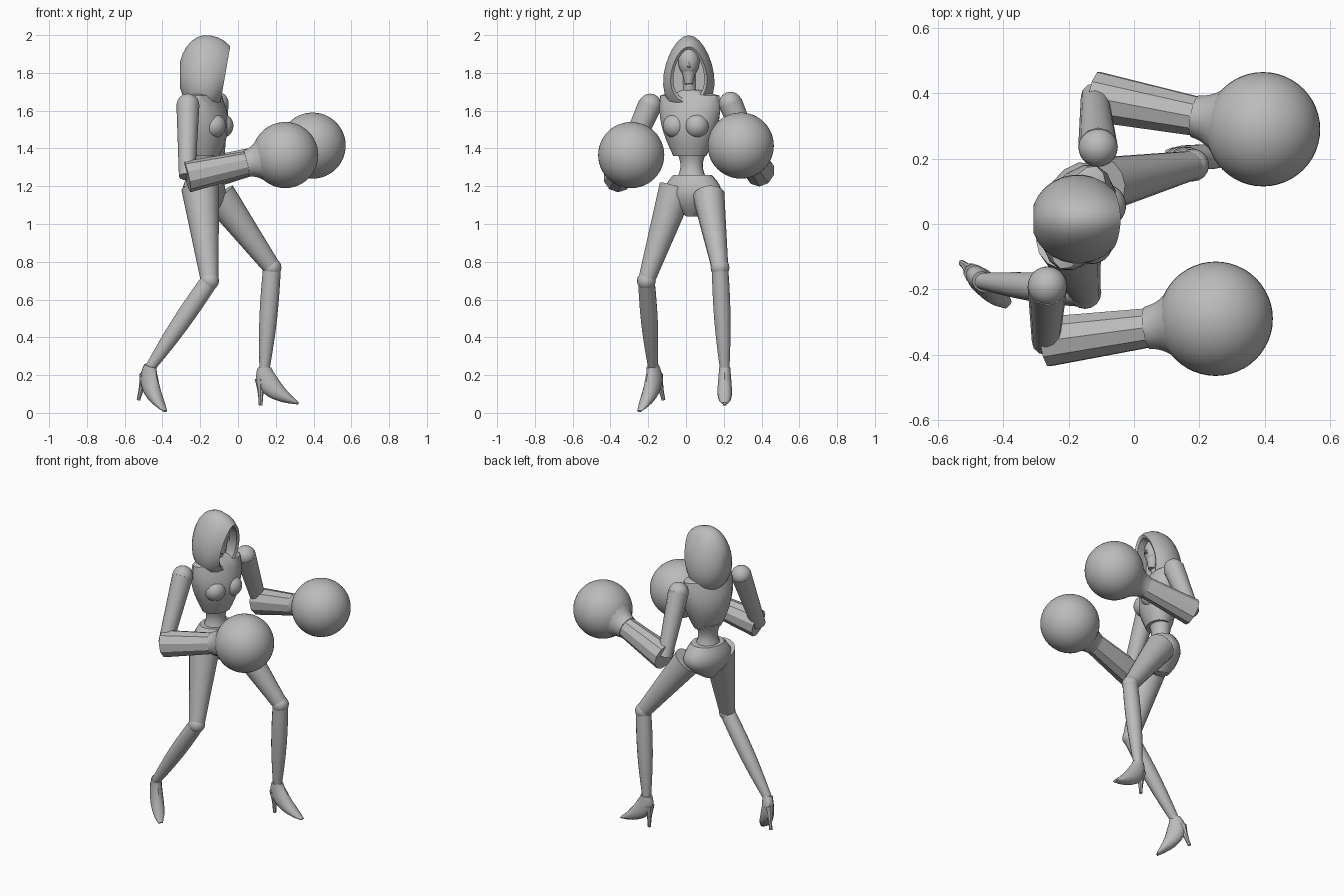
import bpy, bmesh
from math import sin, cos, pi, radians
from mathutils import Vector, Matrix

cube = bpy.data.objects.get("Cube")
if cube:
    bpy.data.objects.remove(cube, do_unlink=True)

GREY = (.5, .5, .5, 1)
material = bpy.data.materials.new("plain_grey")
material.use_nodes = True
material.diffuse_color = GREY
material.node_tree.nodes["Principled BSDF"].inputs["Base Color"].default_value = GREY

FORWARD = Vector((1, 0, 0))
LEFT = Vector((0, 1, 0))
UP = Vector((0, 0, 1))
SHOULDER_LINE = Vector((.33, .94, 0))


def finish(name, bm, sharp_angle):
    bmesh.ops.recalc_face_normals(bm, faces=bm.faces)
    mesh = bpy.data.meshes.new(name)
    bm.to_mesh(mesh)
    bm.free()
    mesh.materials.append(material)
    part = bpy.data.objects.new(name, mesh)
    bpy.context.collection.objects.link(part)
    bpy.ops.object.select_all(action="DESELECT")
    part.select_set(True)
    bpy.context.view_layer.objects.active = part
    bpy.ops.object.shade_smooth_by_angle(angle=radians(sharp_angle))
    return part


def steps(count):
    return [i / count for i in range(count + 1)]


def bulge(t):
    return sin(pi * t)


def loft(name, rings, side=LEFT, axis=None, sides=14, egg=0):
    """Skin over elliptic rings, each given as centre, depth, width and lean."""
    bm = bmesh.new()
    loops = []
    for i, (centre, depth, width, lean) in enumerate(rings):
        before = rings[max(i - 1, 0)][0]
        after = rings[min(i + 1, len(rings) - 1)][0]
        along = axis or (after - before).normalized()
        across = (side - along * side.dot(along)).normalized()
        outward = along.cross(across)
        loop = []
        for k in range(sides):
            c, s = cos(2 * pi * k / sides), sin(2 * pi * k / sides)
            offset = (outward + along * lean) * depth * c + across * width * s * (1 - egg * c)
            loop.append(bm.verts.new(centre + offset))
        loops.append(loop)
    for low, high in zip(loops, loops[1:]):
        for k in range(sides):
            n = (k + 1) % sides
            bm.faces.new((low[k], low[n], high[n], high[k]))
    bm.faces.new(loops[0])
    bm.faces.new(loops[-1])
    return finish(name, bm, 32)


def limb(name, start, end, first, last, swell=0, side=LEFT, sides=14):
    """Straight tapered limb with an optional muscle swell."""
    rings = []
    for t in steps(6):
        radius = first + (last - first) * t + swell * bulge(t)
        rings.append((start.lerp(end, t), radius, radius * .95, 0))
    return loft(name, rings, side, sides=sides)


def column(name, foot, height, depth, width, cap=()):
    """Upright body section whose depth and width follow rules of height."""
    rings = [(foot + UP * height * t, depth(t), width(t), 0) for t in steps(8)]
    return loft(name, rings + list(cap), SHOULDER_LINE, UP, 16)


def ball(name, centre, radius, scale=(1, 1, 1), detail=16):
    bm = bmesh.new()
    place = Matrix.Translation(centre) @ Matrix.Diagonal((*scale, 1))
    bmesh.ops.create_uvsphere(bm, u_segments=detail * 2, v_segments=detail,
                              radius=radius, matrix=place)
    return finish(name, bm, 60)


# Hood: egg shell cut off by a leaning opening, then folded inwards
hood_centre = Vector((-.17, .015, 1.79))
hood_rings = []
for t in steps(9):
    turn = pi * (.1 + .65 * t)
    size = .21 * sin(turn)
    hood_rings.append((hood_centre - FORWARD * .145 * cos(turn),
                       size, size * .64, max(0, -cos(turn)) / 4))
rim, size, width, lean = hood_rings[-1]
hood_rings.append((rim - FORWARD * .01, size * .9, width * .85, lean))
hood_rings.append((rim - FORWARD * .08, size * .9, width * .85, 0))
loft("hood", hood_rings, axis=FORWARD, sides=24, egg=.2)

# Head and neck
skull = Vector((-.14, .015, 1.86))
chin = Vector((-.125, .015, 1.74))
ball("skull", skull, .08, (.75, .7, 1))
limb("jaw", skull, chin, .055, .022)
limb("nose", skull + FORWARD * .055, skull + FORWARD * .06 - UP * .03, .005, .01, sides=6)
limb("neck", Vector((-.185, .02, 1.6)), skull, .05, .035, -.005)

# Torso
chest_foot = Vector((-.17, .02, 1.36))
column("chest", chest_foot, .32,
       lambda t: .07 + .045 * bulge(t),
       lambda t: .09 + .08 * bulge(.6 * t),
       [(chest_foot + UP * .35, .04, .05, 0)])
for label, sign in (("left", 1), ("right", -1)):
    spot = Vector((-.11, 0, 1.52)) + SHOULDER_LINE * .06 * sign
    ball(label + "_bust", spot, .066)
column("waist", Vector((-.18, .03, 1.23)), .16,
       lambda t: .075 - .02 * bulge(t),
       lambda t: .085 - .025 * bulge(t))
column("pelvis", Vector((-.18, .035, 1.04)), .22,
       lambda t: .045 + .04 * t + .04 * bulge(t),
       lambda t: .03 + .075 * t + .09 * bulge(t))


# Arms, each ending in a large round glove
def arm(label, shoulder, elbow, glove):
    ball(label + "_shoulder", shoulder, .06)
    limb(label + "_upper_arm", shoulder, elbow, .064, .045, side=FORWARD, sides=12)
    wrist = elbow.lerp(glove, .6)
    limb(label + "_forearm", elbow, wrist, .084, .066, sides=10)
    limb(label + "_glove_cuff", wrist, wrist.lerp(glove, .4), .07, .115, -.01)
    ball(label + "_glove", glove, .175, detail=24)


arm("right", Vector((-.265, -.19, 1.63)), Vector((-.27, -.36, 1.25)), Vector((.25, -.29, 1.365)))
arm("left", Vector((-.11, .235, 1.64)), Vector((-.12, .39, 1.28)), Vector((.395, .29, 1.415)))


# High heeled shoe: a curved foot and a thin heel, turned at the ankle
def shoe(label, ankle, yaw, pitch):
    rings = []
    for t in steps(10):
        centre = Vector((.18 * t ** 2.5, 0, .01 - .19 * t))
        depth = .036 - .03 * t ** 3 + .022 * bulge(t)
        rings.append((centre, depth, .03 + .015 * t - .03 * t ** 8, 0))
    foot = loft(label + "_shoe", rings)
    heel_top = Vector((-.02, 0, -.05))
    heel = limb(label + "_heel", heel_top, heel_top - UP * .14, .032, .01, -.005, sides=8)
    turn = Matrix.Rotation(radians(yaw), 4, "Z") @ Matrix.Rotation(radians(pitch), 4, "Y")
    for part in (foot, heel):
        part.data.transform(Matrix.Translation(ankle) @ turn)


# Legs
def leg(label, hip, knee, ankle, thickness, yaw, pitch):
    limb(label + "_thigh", hip, knee, thickness, .047)
    ball(label + "_knee", knee, .05, detail=8)
    limb(label + "_shin", knee, ankle, .047, .027, .01)
    shoe(label, ankle, yaw, pitch)


leg("right", Vector((-.2, -.05, 1.19)), Vector((-.15, -.21, .7)),
    Vector((-.465, -.175, .24)), .1, -42, 20)
leg("left", Vector((-.1, .12, 1.15)), Vector((.18, .18, .77)),
    Vector((.14, .205, .23)), .09, 0, 0)
